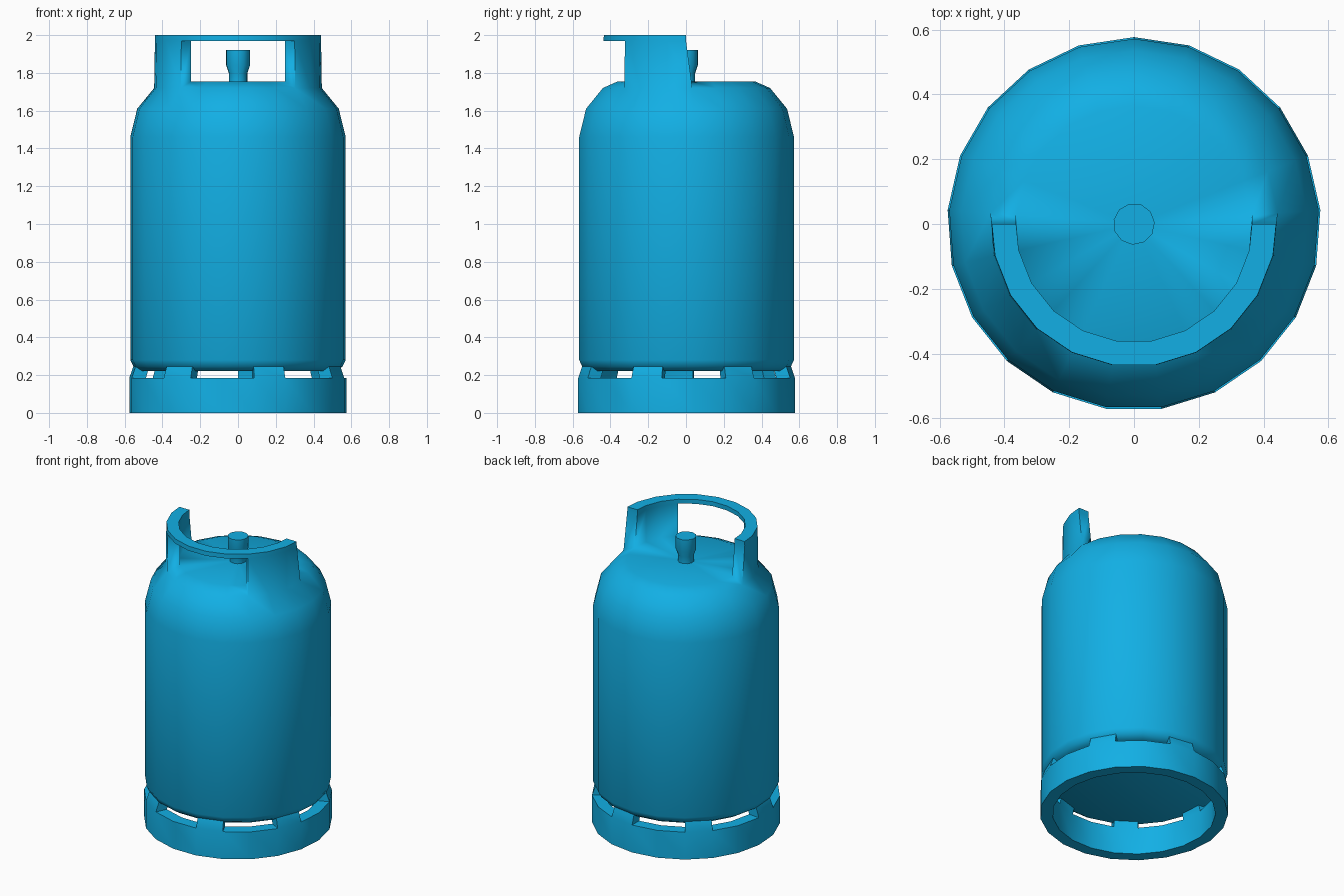
import bpy, bmesh
from math import cos, sin, radians, pi

if "Cube" in bpy.data.objects:
    bpy.data.objects.remove(bpy.data.objects["Cube"], do_unlink=True)

SIDES = 21
STEP = 2 * pi / SIDES
START = radians(90) - 5 * STEP      # first corner, just behind the left side

blue = bpy.data.materials.new("gas_blue")
blue.use_nodes = True
colour = (0.006, 0.43, 0.78, 1)
blue.diffuse_color = colour
blue.node_tree.nodes["Principled BSDF"].inputs["Base Color"].default_value = colour


def ring(bm, radius, z, sides=SIDES):
    """Ring of corners running clockwise from the start angle."""
    turn = 2 * pi / sides
    return [bm.verts.new((radius * cos(START - i * turn), radius * sin(START - i * turn), z))
            for i in range(sides)]


def strip(bm, a, b, skip=()):
    """Join two rings with quads, leaving out some segments."""
    n = len(a)
    for i in range(n):
        if i not in skip:
            j = (i + 1) % n
            bm.faces.new((a[i], a[j], b[j], b[i]))


def finish(bm, name, keep_smooth=lambda e: False):
    """Smooth the faces, keep hard edges sharp and make the object."""
    bmesh.ops.recalc_face_normals(bm, faces=bm.faces[:])
    for f in bm.faces:
        f.smooth = True
    for e in bm.edges:
        if len(e.link_faces) == 2 and e.calc_face_angle(0) > radians(40):
            e.smooth = keep_smooth(e)
    mesh = bpy.data.meshes.new(name)
    bm.to_mesh(mesh)
    bm.free()
    mesh.materials.append(blue)
    obj = bpy.data.objects.new(name, mesh)
    bpy.context.collection.objects.link(obj)
    return obj


# Bottle with the guard collar growing out of its shoulder
bm = bmesh.new()
profile = [(0.52, 0.222), (0.555, 0.245), (0.572, 0.28), (0.572, 1.46),
           (0.535, 1.61), (0.445, 1.72), (0.365, 1.755)]
rings = [ring(bm, r, z) for r, z in profile]
outer, inner = rings[-2:]
SEGMENTS = 11                       # collar covers the front half
walls = [0, 1, 2, 8, 9, 10]         # the rest is the open window

bm.faces.new(rings[0])
for a, b in zip(rings[:-2], rings[1:-1]):
    strip(bm, a, b)
strip(bm, outer, inner, skip=walls)
centre = bm.verts.new((0, 0, 1.755))
for i in range(SIDES):
    bm.faces.new((inner[i], inner[(i + 1) % SIDES], centre))


def arc(radius, z):
    """Half ring for the collar, its ends trimmed flush at y = 0."""
    verts = []
    for i in range(SEGMENTS + 1):
        a = START - i * STEP
        verts.append(bm.verts.new((radius * cos(a), min(radius * sin(a), 0), z)))
    return verts


mid_out, mid_in = arc(0.441, 1.97), arc(0.365, 1.97)
top_out, top_in = arc(0.44, 2.0), arc(0.365, 2.0)


def panel(a, b, i):
    bm.faces.new((a[i], a[i + 1], b[i + 1], b[i]))


for i in range(SEGMENTS):
    panel(mid_out, top_out, i)
    panel(mid_in, top_in, i)
    panel(top_out, top_in, i)
    if i in walls:
        panel(outer, mid_out, i)
        panel(inner, mid_in, i)
    else:
        panel(mid_out, mid_in, i)
for i in (0, 3, 8, SEGMENTS):       # collar ends and window jambs
    bm.faces.new((outer[i], inner[i], mid_in[i], mid_out[i]))
for i in (0, SEGMENTS):
    bm.faces.new((mid_out[i], mid_in[i], top_in[i], top_out[i]))
finish(bm, "bottle_with_collar",
       lambda e: all(1.7 < v.co.z < 1.76 for v in e.verts))

# Foot ring with seven tabs leaning in to hold the bottle
bm = bmesh.new()
loops = [ring(bm, r, z) for r, z in [(0.577, 0), (0.577, 0.185), (0.5, 0.185), (0.5, 0)]]
for k in range(4):
    strip(bm, loops[k], loops[(k + 1) % 4])
foot_out, foot_in = loops[1], loops[2]
for i in range(1, SIDES, 3):
    j = (i + 1) % SIDES
    face = bm.faces.get((foot_out[i], foot_out[j], foot_in[j], foot_in[i]))
    tab = bmesh.ops.extrude_face_region(bm, geom=[face])
    for v in [g for g in tab["geom"] if isinstance(g, bmesh.types.BMVert)]:
        v.co = (v.co.x * 0.96, v.co.y * 0.96, 0.252)
    if face.is_valid:
        bm.faces.remove(face)
finish(bm, "foot_ring")

# Valve on the top
bm = bmesh.new()
rings = [ring(bm, r, z, 11) for r, z in [(0.05, 1.75), (0.05, 1.80), (0.064, 1.84), (0.064, 1.922)]]
for a, b in zip(rings, rings[1:]):
    strip(bm, a, b)
bm.faces.new(rings[0])
bm.faces.new(rings[-1])
finish(bm, "valve")
